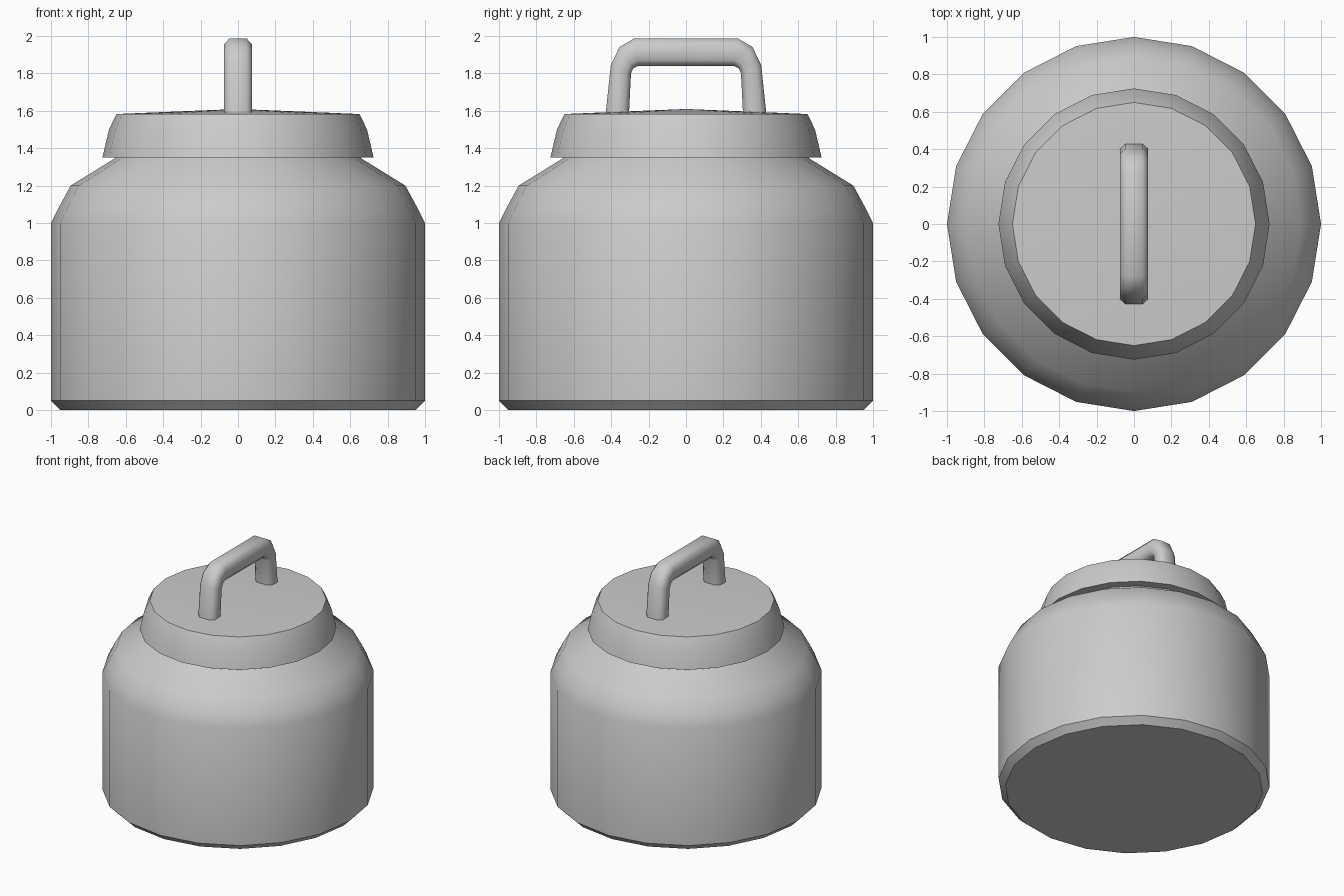
import bpy, bmesh, math

if "Cube" in bpy.data.objects:
    bpy.data.objects.remove(bpy.data.objects["Cube"])

SIDES = 20


def finish(name, bm, angle=35):
    bmesh.ops.recalc_face_normals(bm, faces=bm.faces)
    mesh = bpy.data.meshes.new(name)
    bm.to_mesh(mesh)
    bm.free()
    obj = bpy.data.objects.new(name, mesh)
    bpy.context.collection.objects.link(obj)
    bpy.ops.object.select_all(action='DESELECT')
    bpy.context.view_layer.objects.active = obj
    obj.select_set(True)
    bpy.ops.object.shade_smooth_by_angle(angle=math.radians(angle))
    return obj


def bridge(bm, rings):
    for a, b in zip(rings, rings[1:]):
        n = len(a)
        for i in range(n):
            j = (i + 1) % n
            bm.faces.new((a[i], a[j], b[j], b[i]))


def lathe(name, profile, peak=None):
    """Spin (radius, z) points; close the top flat or with a shallow cone."""
    bm = bmesh.new()
    rings = [[bm.verts.new((r * math.cos(k * math.tau / SIDES),
                            r * math.sin(k * math.tau / SIDES), z))
              for k in range(SIDES)] for r, z in profile]
    bridge(bm, rings)
    bm.faces.new(rings[0])
    if peak is None:
        bm.faces.new(rings[-1])
    else:
        tip = bm.verts.new((0, 0, peak))
        for k in range(SIDES):
            bm.faces.new((rings[-1][k], rings[-1][(k + 1) % SIDES], tip))
    return finish(name, bm)


# Jar body with bottom chamfer and rounded shoulder
lathe("jar_body", [(0.95, 0), (1, 0.05), (1, 1.0), (0.96, 1.08),
                   (0.895, 1.2), (0.66, 1.345), (0.64, 1.37)])

# Lid with flared skirt and slightly raised top
lathe("lid", [(0.725, 1.35), (0.69, 1.5), (0.65, 1.583)], peak=1.61)

# Handle: outer and inner (y, z) pairs of one half, mirrored along y
half = [((0.43, 1.58), (0.305, 1.58)), ((0.402, 1.845), (0.294, 1.80)),
        ((0.355, 1.942), (0.283, 1.826)), ((0.275, 1.988), (0.255, 1.84))]
path = half + [((-o[0], o[1]), (-i[0], i[1])) for o, i in reversed(half)]
section = [(-0.045, 0), (0.045, 0), (0.075, 0.22), (0.075, 0.78),
           (0.045, 1), (-0.045, 1), (-0.075, 0.78), (-0.075, 0.22)]
bm = bmesh.new()
rings = [[bm.verts.new((x, o[0] + (i[0] - o[0]) * t, o[1] + (i[1] - o[1]) * t))
          for x, t in section] for o, i in path]
bridge(bm, rings)
bm.faces.new(rings[0])
bm.faces.new(rings[-1])
finish("handle", bm, 60)
